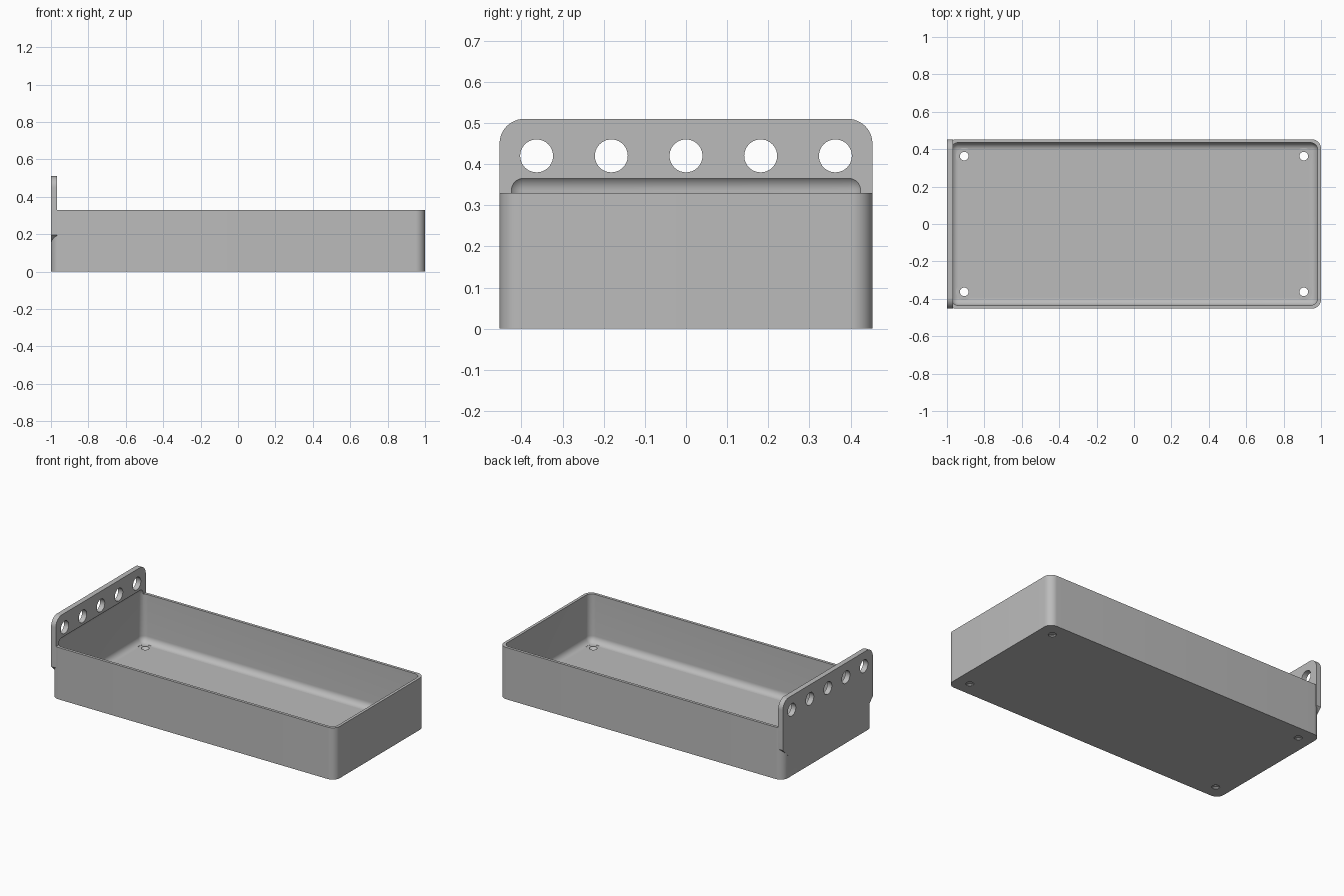
import bpy, bmesh, math
from mathutils import Matrix, Vector

if "Cube" in bpy.data.objects:
    bpy.data.objects.remove(bpy.data.objects["Cube"], do_unlink=True)

HALF_X, HALF_Y, RIM = 1.0, 0.453, 0.33
WALL, FLOOR, PLATE = 0.018, 0.025, 0.033

grey = bpy.data.materials.new("mid grey")
grey.use_nodes = True
grey.diffuse_color = (0.5, 0.5, 0.5, 1)
grey.node_tree.nodes["Principled BSDF"].inputs["Base Color"].default_value = (0.5, 0.5, 0.5, 1)


def make_object(name, bm):
    bmesh.ops.recalc_face_normals(bm, faces=bm.faces)
    mesh = bpy.data.meshes.new(name)
    bm.to_mesh(mesh)
    bm.free()
    obj = bpy.data.objects.new(name, mesh)
    mesh.materials.append(grey)
    bpy.context.collection.objects.link(obj)
    return obj


def arc(cx, cy, radius, start, steps=12):
    """Quarter circle from the start angle, in degrees."""
    angles = [math.radians(start + 90 * i / steps) for i in range(steps + 1)]
    return [(cx + radius * math.cos(a), cy + radius * math.sin(a)) for a in angles]


def prism(name, points, offset):
    bm = bmesh.new()
    face = bm.faces.new([bm.verts.new(p) for p in points])
    top = bmesh.ops.extrude_face_region(bm, geom=[face])["geom"]
    verts = [v for v in top if isinstance(v, bmesh.types.BMVert)]
    bmesh.ops.translate(bm, verts=verts, vec=offset)
    return make_object(name, bm)


def cone(bm, r_low, r_high, depth, centre, rotation=Matrix()):
    bmesh.ops.create_cone(bm, cap_ends=True, segments=40, radius1=r_low, radius2=r_high,
                          depth=depth, matrix=Matrix.Translation(centre) @ rotation)


def combine(target, tool, operation):
    mod = target.modifiers.new(operation.title(), "BOOLEAN")
    mod.operation, mod.solver, mod.object = operation, "EXACT", tool
    bpy.context.view_layer.objects.active = target
    bpy.ops.object.modifier_apply(modifier=mod.name)
    bpy.data.objects.remove(tool, do_unlink=True)


# Tray body with rounded upright corners
R = 0.05
outline = []
for sx, sy, start in ((1, 1, 0), (-1, 1, 90), (-1, -1, 180), (1, -1, 270)):
    outline += arc(sx * (HALF_X - R), sy * (HALF_Y - R), R, start)
tray = prism("tray", [(x, y, 0) for x, y in outline], (0, 0, RIM))

# Upright end plate: rounded top, lower corners cut at 45 degrees into the body
T, TOP, LOW = 0.06, 0.51, 0.195
side = arc(HALF_Y - T, TOP - T, T, 0) + arc(T - HALF_Y, TOP - T, T, 90)
side += [(-HALF_Y, LOW), (0.06 - HALF_Y, LOW - 0.06), (HALF_Y - 0.06, LOW - 0.06), (HALF_Y, LOW)]
plate = prism("end_plate", [(-HALF_X, y, z) for y, z in side], (PLATE, 0, 0))
combine(tray, plate, "UNION")

# Filleted hollow, which also bites into the plate
low = Vector((-HALF_X + WALL + 0.002, -HALF_Y + WALL, FLOOR))
high = Vector((HALF_X - WALL, HALF_Y - WALL, 0.376))
bm = bmesh.new()
bmesh.ops.create_cube(bm, size=1, matrix=Matrix.Translation((low + high) / 2)
                      @ Matrix.Diagonal((*(high - low), 1)))
bmesh.ops.bevel(bm, geom=bm.edges[:], offset=0.04, segments=10, profile=0.5, affect="EDGES")
combine(tray, make_object("hollow_cutter", bm), "DIFFERENCE")

# Row of holes through the plate
bm = bmesh.new()
for i in range(-2, 3):
    cone(bm, 0.04, 0.04, 0.2, (-HALF_X, i * 0.1815, 0.42), Matrix.Rotation(math.pi / 2, 4, "Y"))
combine(tray, make_object("plate_hole_cutter", bm), "DIFFERENCE")

# Countersunk screw holes in the floor corners: straight bore, sink, clearance
for part in ("bore", "sink", "clearance"):
    bm = bmesh.new()
    for sx in (-1, 1):
        for sy in (-1, 1):
            x, y = sx * 0.908, sy * 0.363
            if part == "bore":
                cone(bm, 0.023, 0.023, 0.1, (x, y, 0))
            elif part == "sink":
                cone(bm, 0.02, 0.044, 0.024, (x, y, FLOOR - 0.012))
            else:
                cone(bm, 0.044, 0.044, 0.06, (x, y, FLOOR + 0.03))
    combine(tray, make_object(part + "_cutter", bm), "DIFFERENCE")

# Smooth fillets, sharp edges
bpy.ops.object.select_all(action="DESELECT")
tray.select_set(True)
bpy.context.view_layer.objects.active = tray
bpy.ops.object.shade_smooth_by_angle(angle=math.radians(30))
